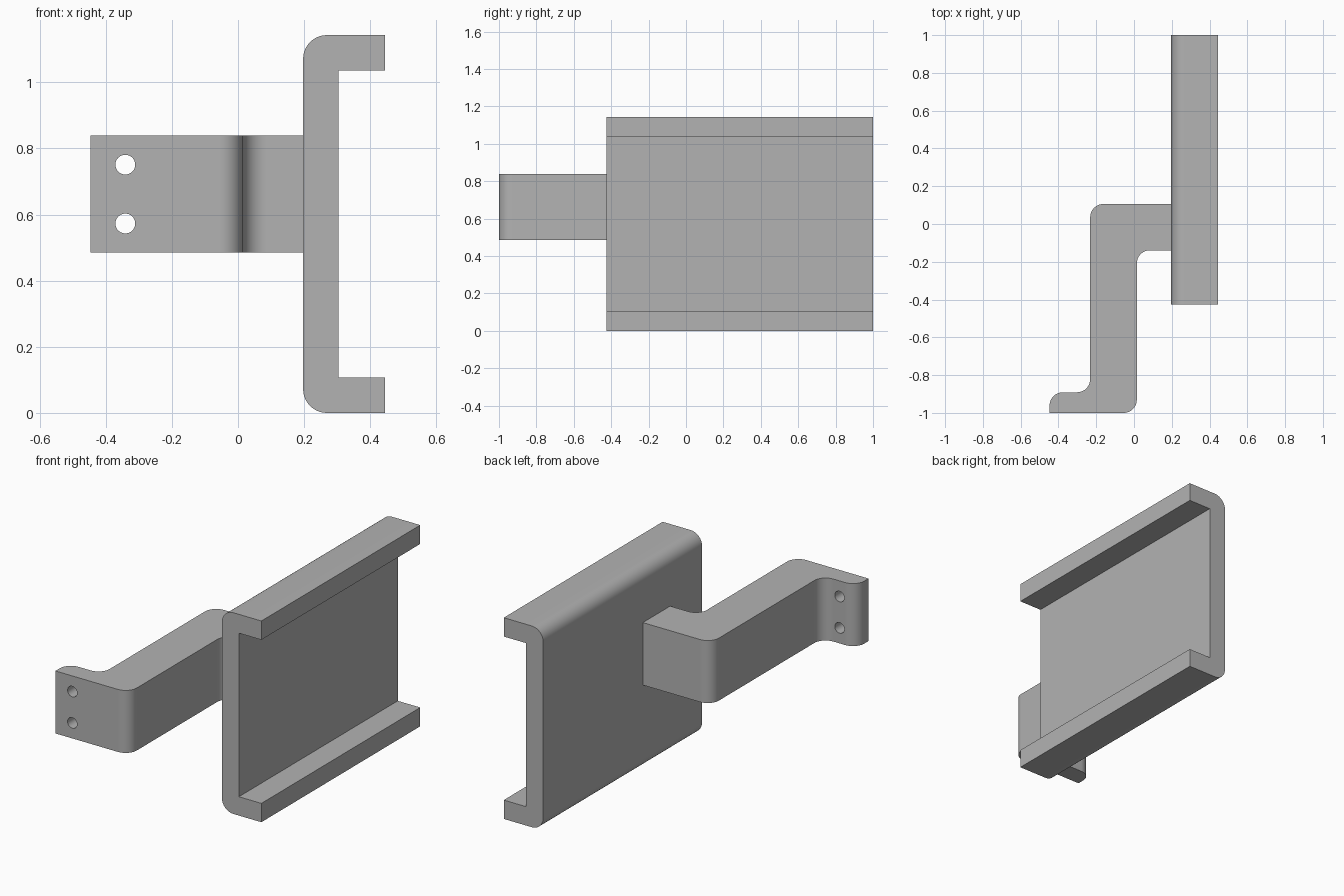
import bpy
import bmesh
import math
from mathutils import Vector

cube = bpy.data.objects.get("Cube")
if cube:
    bpy.data.objects.remove(cube, do_unlink=True)

GREY = (0.45, 0.45, 0.45, 1)
metal = bpy.data.materials.new("plain_grey")
metal.use_nodes = True
metal.diffuse_color = GREY
metal.node_tree.nodes["Principled BSDF"].inputs["Base Color"].default_value = GREY


def rounded(corners, steps=10):
    """Turn (x, y, radius) right-angled corners into an outline with arcs."""
    outline = []
    for i, (x, y, r) in enumerate(corners):
        p = Vector((x, y))
        if r == 0:
            outline.append(p)
            continue
        nxt = corners[(i + 1) % len(corners)]
        a = (Vector(corners[i - 1][:2]) - p).normalized()
        b = (Vector(nxt[:2]) - p).normalized()
        for k in range(steps + 1):
            t = k / steps * math.pi / 2
            outline.append(p + r * (a * (1 - math.sin(t)) + b * (1 - math.cos(t))))
    return outline


def extrude(name, outline, place, direction):
    """Extrude a flat outline; place maps its 2D points into space."""
    bm = bmesh.new()
    face = bm.faces.new([bm.verts.new(place(p)) for p in outline])
    result = bmesh.ops.extrude_face_region(bm, geom=[face])
    moved = [v for v in result["geom"] if isinstance(v, bmesh.types.BMVert)]
    bmesh.ops.translate(bm, verts=moved, vec=direction)
    bmesh.ops.recalc_face_normals(bm, faces=bm.faces)
    mesh = bpy.data.meshes.new(name)
    bm.to_mesh(mesh)
    bm.free()
    mesh.materials.append(metal)
    obj = bpy.data.objects.new(name, mesh)
    bpy.context.collection.objects.link(obj)
    return obj


def activate(obj):
    bpy.ops.object.select_all(action="DESELECT")
    obj.select_set(True)
    bpy.context.view_layer.objects.active = obj


# C-shaped channel, open towards +x
back, lip, wall, height = 0.197, 0.445, 0.107, 1.143
channel = extrude(
    "channel",
    rounded([
        (back, 0, 0.072), (lip, 0, 0), (lip, wall, 0), (back + wall, wall, 0),
        (back + wall, height - wall, 0), (lip, height - wall, 0),
        (lip, height, 0), (back, height, 0.072),
    ]),
    lambda p: (p.x, -0.426, p.y), (0, 1.426, 0))

# Stepped bracket arm with a mounting foot
arm = extrude(
    "bracket_arm",
    rounded([
        (-0.447, -1, 0), (0.015, -1, 0.07), (0.015, -0.139, 0.07),
        (back, -0.139, 0), (back, 0.106, 0), (-0.232, 0.106, 0.07),
        (-0.232, -0.891, 0.07), (-0.447, -0.891, 0.07),
    ]),
    lambda p: (p.x, p.y, 0.485), (0, 0, 0.355))

# Screw holes through the foot
for z in (0.573, 0.751):
    circle = [Vector((math.cos(a), math.sin(a))) * 0.03
              for a in (math.tau * k / 32 for k in range(32))]
    cutter = extrude("hole_cutter", circle,
                     lambda p: (p.x - 0.341, -1.1, p.y + z), (0, 0.3, 0))
    cutter.hide_render = True
    activate(arm)
    cut = arm.modifiers.new("hole", "BOOLEAN")
    cut.operation = "DIFFERENCE"
    cut.solver = "EXACT"
    cut.object = cutter
    bpy.ops.object.modifier_apply(modifier=cut.name)
    bpy.data.objects.remove(cutter, do_unlink=True)

for part in (channel, arm):
    activate(part)
    bpy.ops.object.shade_smooth_by_angle(angle=math.radians(30))
